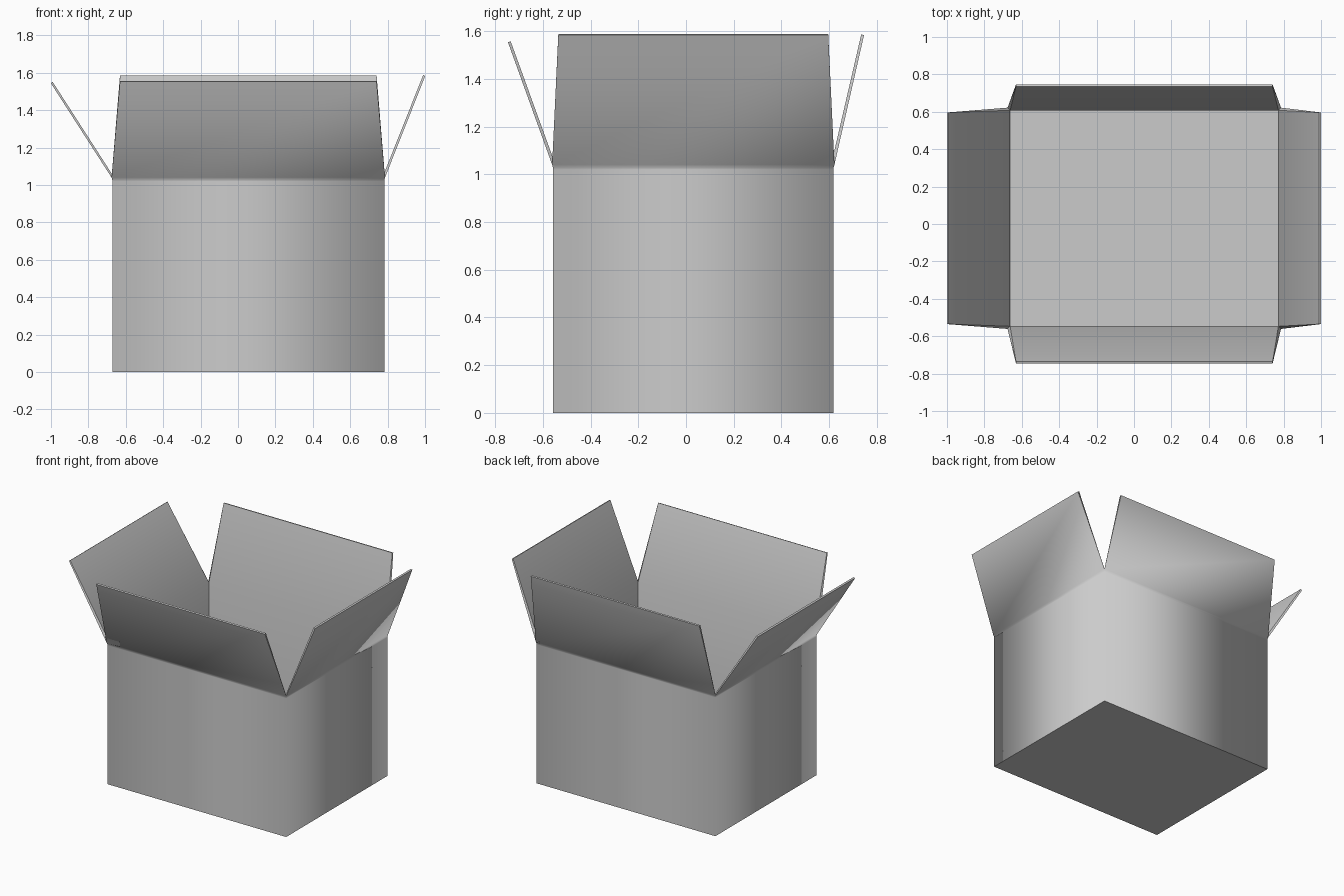
import bpy
import bmesh
from math import radians
from mathutils import Vector

cube = bpy.data.objects.get("Cube")
if cube:
    bpy.data.objects.remove(cube)

# Plain card material
card = bpy.data.materials.new("grey_card")
card.use_nodes = True
grey = (0.6, 0.6, 0.6, 1)
card.diffuse_color = grey
card.node_tree.nodes["Principled BSDF"].inputs["Base Color"].default_value = grey

LEFT, RIGHT, FRONT, BACK = -0.672, 0.782, -0.557, 0.618
THICK = 0.012
CREASE = 1.04
OUTWARD = [Vector(d) for d in ((0, -1, 0), (1, 0, 0), (0, 1, 0), (-1, 0, 0))]
# Flaps as lean outwards, tip height, side taper: front, +x, back, -x
FLAPS = [(0.185, 1.553, 0.045), (0.215, 1.583, 0.026),
         (0.124, 1.583, 0.045), (0.325, 1.545, 0.026)]

bm = bmesh.new()


def ring(z, grow=0.0):
    """Four corners of the box at one height, counter-clockwise from above."""
    l, r, f, b = LEFT - grow, RIGHT + grow, FRONT - grow, BACK + grow
    return [bm.verts.new(p) for p in ((l, f, z), (r, f, z), (r, b, z), (l, b, z))]


def bridge(lower, upper):
    return [bm.faces.new((lower[i], lower[(i + 1) % 4], upper[(i + 1) % 4], upper[i]))
            for i in range(4)]


# Outside walls, with a narrow fold line under the flaps
outer = [ring(0), ring(1.02), ring(1.026), ring(CREASE, 0.004)]
outer_faces = []
for a, b in zip(outer, outer[1:]):
    outer_faces += bridge(a, b)
bm.faces.new(outer[0])

# Inside walls and floor
inner = [ring(THICK, -THICK), ring(CREASE, -THICK + 0.002)]
bridge(*inner)
bm.faces.new(inner[0])

# Four flaps folded outwards, each narrowing to its tip
for i, (lean, height, taper) in enumerate(FLAPS):
    out = OUTWARD[i]
    along = OUTWARD[(i + 1) % 4]
    a, b = outer[-1][i], outer[-1][(i + 1) % 4]
    c, d = inner[-1][i], inner[-1][(i + 1) % 4]
    rise = Vector((0, 0, height - CREASE))
    swing = out * lean + rise
    inward = (Vector((0, 0, 1)) * lean - out * rise.z).normalized() * THICK
    tip_a = bm.verts.new(a.co + swing + along * taper)
    tip_b = bm.verts.new(b.co + swing - along * taper)
    tip_c = bm.verts.new(tip_a.co + inward)
    tip_d = bm.verts.new(tip_b.co + inward)
    outer_faces.append(bm.faces.new((a, b, tip_b, tip_a)))
    bm.faces.new((d, c, tip_c, tip_d))
    bm.faces.new((tip_a, tip_b, tip_d, tip_c))
    bm.faces.new((b, d, tip_d, tip_b))
    bm.faces.new((a, tip_a, tip_c, c))

bmesh.ops.recalc_face_normals(bm, faces=bm.faces)

# Outside shades smoothly round its corners, all other folds stay crisp
outside = set(outer_faces)
for face in bm.faces:
    face.smooth = True
for edge in bm.edges:
    soft = all(f in outside for f in edge.link_faces)
    edge.smooth = soft or edge.calc_face_angle(0) < radians(35)

mesh = bpy.data.meshes.new("open_box")
bm.to_mesh(mesh)
bm.free()
mesh.materials.append(card)
box = bpy.data.objects.new("open_box", mesh)
bpy.context.collection.objects.link(box)
